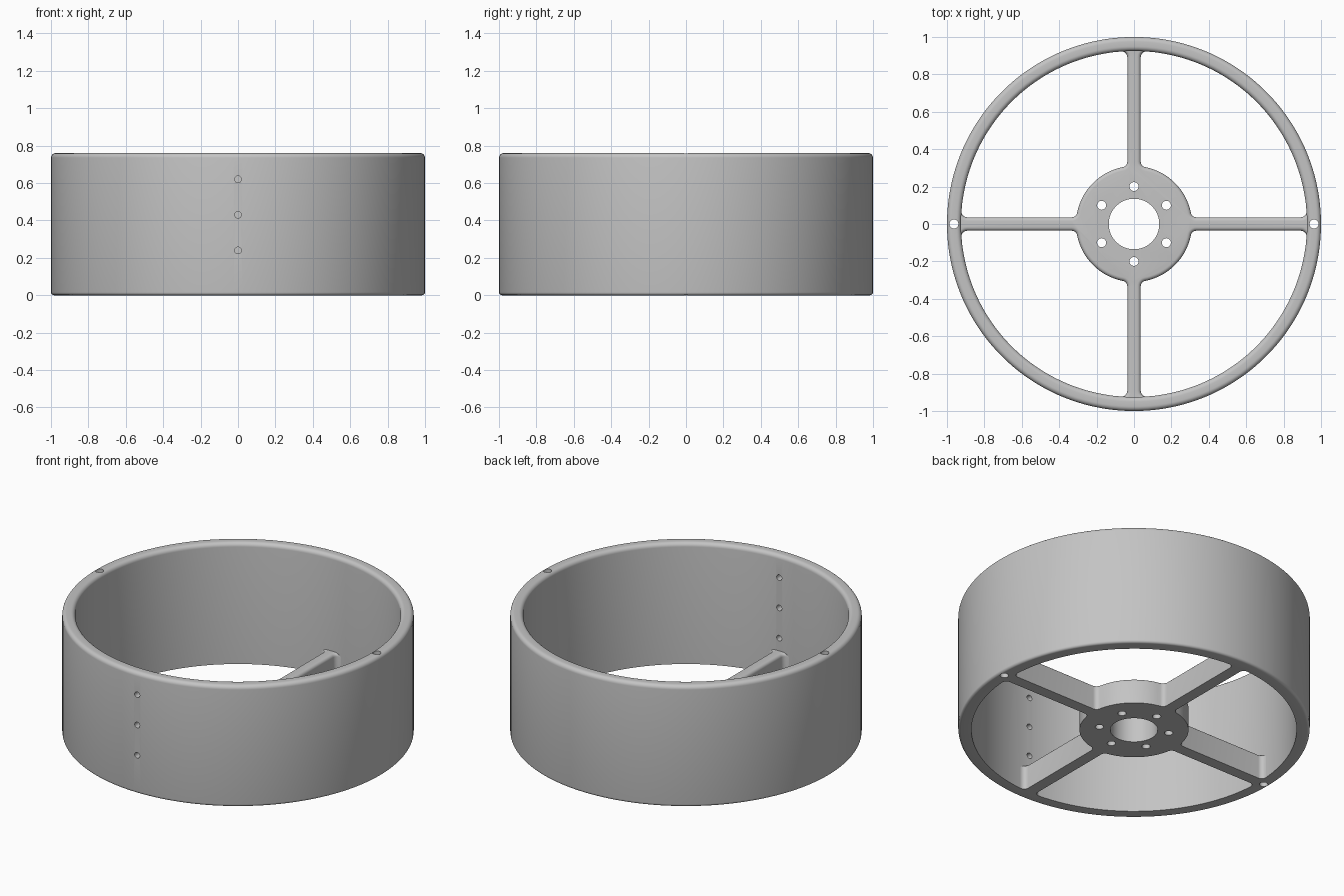
import bpy, bmesh
from math import pi, sin, cos, sqrt, atan2, radians
from mathutils import Matrix, Vector

old = bpy.data.objects.get("Cube")
if old:
    bpy.data.objects.remove(old, do_unlink=True)

HEIGHT, SPIDER_H = 0.76, 0.16
OUTER, INNER = 1.0, 0.925
HUB, BORE, SPOKE_HALF, FILLET = 0.31, 0.135, 0.036, 0.03
SEG = 128

grey = bpy.data.materials.new("plain grey")
grey.use_nodes = True
colour = (0.55, 0.55, 0.55, 1)
grey.diffuse_color = colour
grey.node_tree.nodes["Principled BSDF"].inputs["Base Color"].default_value = colour


def make_object(name, bm):
    bmesh.ops.recalc_face_normals(bm, faces=bm.faces)
    mesh = bpy.data.meshes.new(name)
    bm.to_mesh(mesh)
    bm.free()
    mesh.materials.append(grey)
    obj = bpy.data.objects.new(name, mesh)
    bpy.context.collection.objects.link(obj)
    return obj


def bridge(bm, a, b):
    for i in range(len(a)):
        j = (i + 1) % len(a)
        bm.faces.new((a[i], a[j], b[j], b[i]))


def arc(cx, cy, r, start, end, steps):
    return [(cx + r * cos(start + (end - start) * i / steps),
             cy + r * sin(start + (end - start) * i / steps)) for i in range(steps + 1)]


# Rim: revolved wall section with a rounded top and outer foot
def build_rim():
    top, foot = 0.025, 0.016
    section = [(INNER, 0)]
    section += arc(OUTER - foot, foot, foot, -pi / 2, 0, 5)
    section += arc(OUTER - top, HEIGHT - top, top, 0, pi / 2, 6)
    section += arc(INNER + top, HEIGHT - top, top, pi / 2, pi, 6)
    bm = bmesh.new()
    loops = []
    for i in range(SEG):
        a = 2 * pi * (i + 0.5) / SEG
        loops.append([bm.verts.new((r * cos(a), r * sin(a), z)) for r, z in section])
    for i in range(SEG):
        bridge(bm, loops[i], loops[(i + 1) % SEG])
    return make_object("rim", bm)


# Plan outline of hub and four filleted spokes, shrunk by an inset
def spider_outline(inset):
    hub, half = HUB - inset, SPOKE_HALF - inset
    wall, f = INNER + inset, FILLET + inset
    cx = half + f
    cy = sqrt((hub + f) ** 2 - cx ** 2)
    ey = sqrt((wall - f) ** 2 - cx ** 2)
    side = arc(cx, cy, f, atan2(-cy, -cx) + 2 * pi, pi, 6)
    side += arc(cx, ey, f, pi, atan2(ey, cx), 6)
    last = Vector(side[-1]).normalized() * 0.955
    side.append((last.x, last.y))
    spoke = side + [(-x, y) for x, y in reversed(side)]
    gap = atan2(cx, cy)
    spoke += arc(0, 0, hub, pi / 2 + gap, pi - gap, 20)[1:-1]
    points = []
    for k in range(4):
        turn = Matrix.Rotation(k * pi / 2, 2)
        points += [turn @ Vector(p) for p in spoke]
    return points


# Hub and spokes: outline lofted upward with rounded top edges
def build_spider():
    r = 0.02
    layers = [(0, 0)]
    layers += [(r * (1 - cos(t * pi / 10)), SPIDER_H - r + r * sin(t * pi / 10))
               for t in range(6)]
    bm = bmesh.new()
    loops = [[bm.verts.new((p.x, p.y, z)) for p in spider_outline(inset)]
             for inset, z in layers]
    for a, b in zip(loops, loops[1:]):
        bridge(bm, a, b)
    bm.faces.new(loops[0])
    bm.faces.new(loops[-1])
    return make_object("hub_and_spokes", bm)


def add_hole(bm, radius, depth, matrix, segments=24):
    bmesh.ops.create_cone(bm, cap_ends=True, segments=segments, radius1=radius,
                          radius2=radius, depth=depth, matrix=matrix)


# Hole cutters: bore, bolt circle, rim pin holes and front wall holes
def build_cutters():
    bm = bmesh.new()
    add_hole(bm, BORE, 1, Matrix.Identity(4), 64)
    for k in range(6):
        a = pi / 6 + k * pi / 3
        add_hole(bm, 0.024, 1, Matrix.Translation((0.2 * cos(a), 0.2 * sin(a), 0)))
    for x in (-0.963, 0.963):
        add_hole(bm, 0.024, 3, Matrix.Translation((x, 0, 0)))
    # rim vertices are offset by half a step, so these sit inside one facet
    for z in (0.24, 0.43, 0.62):
        add_hole(bm, 0.018, 0.3,
                 Matrix.Translation((0, -0.96, z)) @ Matrix.Rotation(pi / 2, 4, 'X'))
    obj = make_object("hole_cutters", bm)
    obj.hide_render = True
    return obj


parts = [build_rim(), build_spider()]
cutters = build_cutters()

for obj in parts:
    mod = obj.modifiers.new("holes", 'BOOLEAN')
    mod.operation = 'DIFFERENCE'
    mod.solver = 'EXACT'
    mod.object = cutters
    bpy.ops.object.select_all(action='DESELECT')
    obj.select_set(True)
    bpy.context.view_layer.objects.active = obj
    bpy.ops.object.modifier_apply(modifier=mod.name)
    bpy.ops.object.shade_smooth_by_angle(angle=radians(35))

bpy.data.objects.remove(cutters, do_unlink=True)
